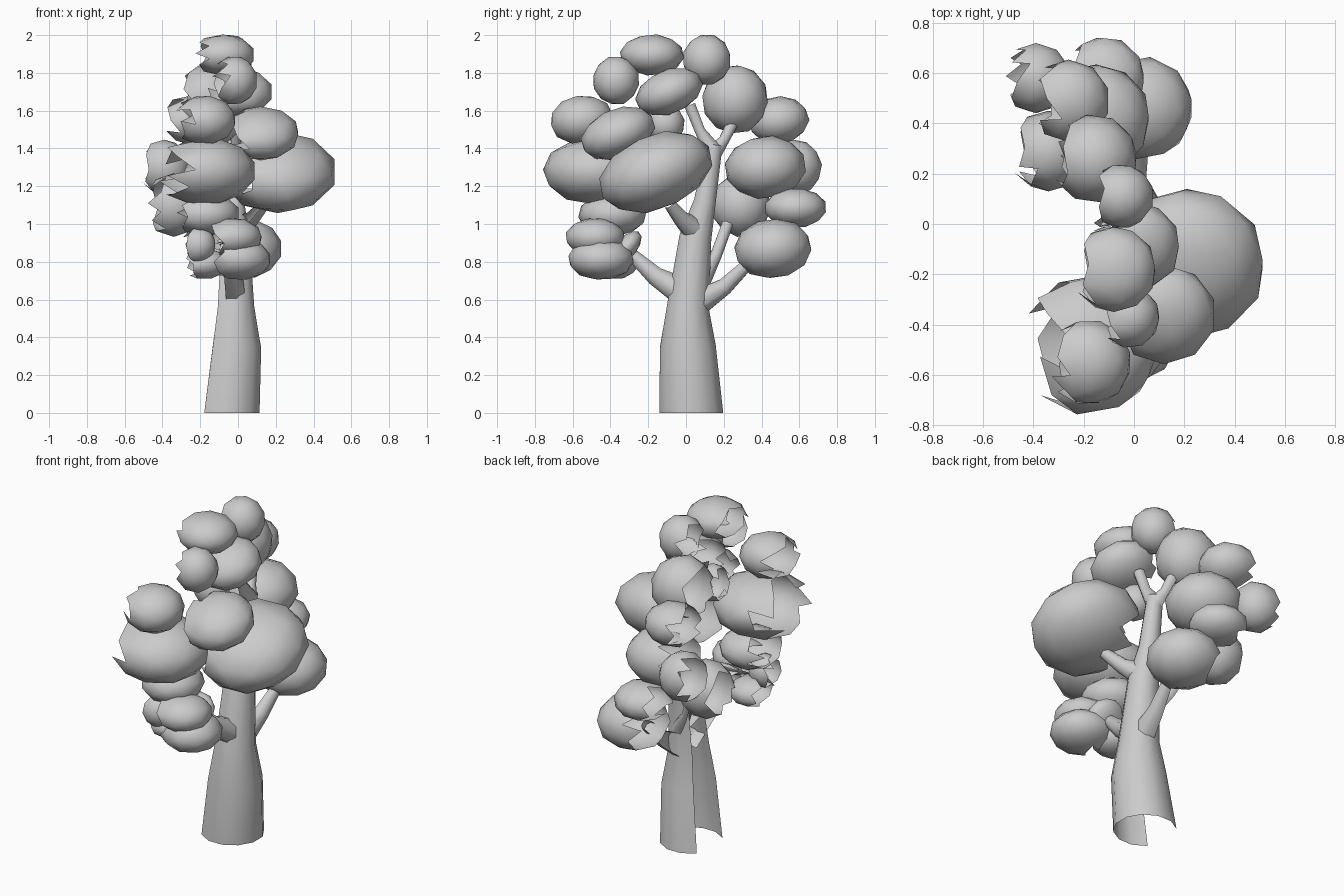
import bpy, bmesh, math, random
from mathutils import Vector, Matrix

if "Cube" in bpy.data.objects:
    bpy.data.objects.remove(bpy.data.objects["Cube"])

random.seed(11)


def finish(bm, name):
    me = bpy.data.meshes.new(name)
    bm.to_mesh(me)
    bm.free()
    for p in me.polygons:
        p.use_smooth = True
    ob = bpy.data.objects.new(name, me)
    bpy.context.collection.objects.link(ob)


def leaf_clump(name, centre, radius, flatness, tilt):
    """Low-poly squashed ball, torn open on its -x side."""
    bm = bmesh.new()
    bmesh.ops.create_icosphere(bm, subdivisions=2, radius=radius * 1.04)
    spin = Matrix.Rotation(random.uniform(0, math.tau), 3, 'X')
    bmesh.ops.rotate(bm, verts=bm.verts, matrix=spin)
    torn = [f for f in bm.faces if f.calc_center_median().x < -radius * random.uniform(0.35, 0.75)]
    bmesh.ops.delete(bm, geom=torn, context='FACES')
    bmesh.ops.scale(bm, verts=bm.verts, vec=(1, 1, flatness))
    bmesh.ops.rotate(bm, verts=bm.verts, matrix=Matrix.Rotation(math.radians(tilt), 3, 'X'))
    bmesh.ops.translate(bm, verts=bm.verts, vec=centre)
    finish(bm, name)


def limb(name, pts, radii, sides=8, flat_base=False):
    """Tapered tube that leaves out the walls facing -x."""
    bm = bmesh.new()
    rings = []
    for i, (p, r) in enumerate(zip(pts, radii)):
        d = (pts[min(i + 1, len(pts) - 1)] - pts[max(i - 1, 0)]).normalized()
        if flat_base and i == 0:
            d = Vector((0, 0, 1))
        u = (Vector((1, 0, 0)) - d * d.x).normalized()
        v = d.cross(u)
        angles = [math.tau * (k + 0.5) / sides for k in range(sides)]
        rings.append([bm.verts.new(p + r * (u * math.cos(a) + v * math.sin(a))) for a in angles])
    for a, b in zip(rings, rings[1:]):
        for k in range(sides):
            if abs(k - (sides // 2 - 1)) <= 1:
                continue
            n = (k + 1) % sides
            bm.faces.new((a[k], a[n], b[n], b[k]))
    loose = [v for v in bm.verts if not v.link_faces]
    bmesh.ops.delete(bm, geom=loose, context='VERTS')
    finish(bm, name)


# Trunk: (y, z, radius), bending gently towards +y
def trunk_x(z):
    return -0.055 + 0.1 * min(z, 0.3)


trunk = [(.028, 0, .175), (.01, .35, .153), (.01, .56, .115), (.05, .93, .088),
         (.1, 1.12, .06), (.15, 1.42, .045)]
limb("trunk", [Vector((trunk_x(z), y, z)) for y, z, r in trunk], [r for y, z, r in trunk],
     sides=12, flat_base=True)


# Branches: leave the trunk sideways, then turn up
def branch(name, y, z, radius, tip):
    start, tip = Vector((trunk_x(z), y, z)), Vector(tip)
    mid = start.lerp(tip, 0.55)
    mid.z -= 0.12 * (tip.z - start.z)
    limb(name, [start, mid, tip], [radius, radius * 0.6, 0.032])


branch("front_branch", .02, .62, .09, (-.07, -.31, .86))
branch("rear_branch", .04, .57, .08, (.03, .34, .8))
branch("rear_upper_branch", .08, .7, .055, (-.2, .22, 1))
branch("side_branch", .06, .96, .075, (.14, -.09, 1.11))
branch("top_left_branch", .14, 1.39, .05, (-.02, .02, 1.63))
branch("top_right_branch", .14, 1.37, .05, (-.08, .25, 1.54))

# Foliage grouped by shape: (x, y, z, radius)
round_clumps = [(-.05, .11, 1.87, .125), (-.02, -.37, 1.76, .12), (-.16, .26, 1.66, .17),
                (-.1, -.11, 1.53, .1), (-.39, .58, 1.3, .135), (-.34, .29, 1.1, .155),
                (-.21, -.46, .89, .09)]
oval_clumps = [(-.26, .49, 1.55, .158), (-.18, -.55, 1.55, .165), (-.15, .42, 1.3, .21),
               (.03, .46, .87, .2)]
flat_clumps = [(-.08, -.18, 1.895, .165), (-.18, -.48, 1.28, .27), (-.12, .58, 1.085, .16),
               (-.03, -.48, .93, .155), (0, -.45, .815, .17), (-.18, -.38, .79, .125),
               (-.17, -.39, 1.05, .175)]
tilted_clumps = [(0, -.09, 1.7, .18), (.12, -.36, 1.48, .2), (.21, -.16, 1.275, .305)]
steep_clumps = [(-.06, -.32, .87, .11)]

for kind, clumps, flatness, tilt in (("round", round_clumps, 1.05, 0),
                                     ("oval", oval_clumps, .77, 6),
                                     ("flat", flat_clumps, .64, 0),
                                     ("tilted", tilted_clumps, .63, 22),
                                     ("steep", steep_clumps, .5, 50)):
    for i, (x, y, z, r) in enumerate(clumps, 1):
        leaf_clump(f"{kind}_leaf_clump_{i}", (x, y, z), r, flatness, tilt)
